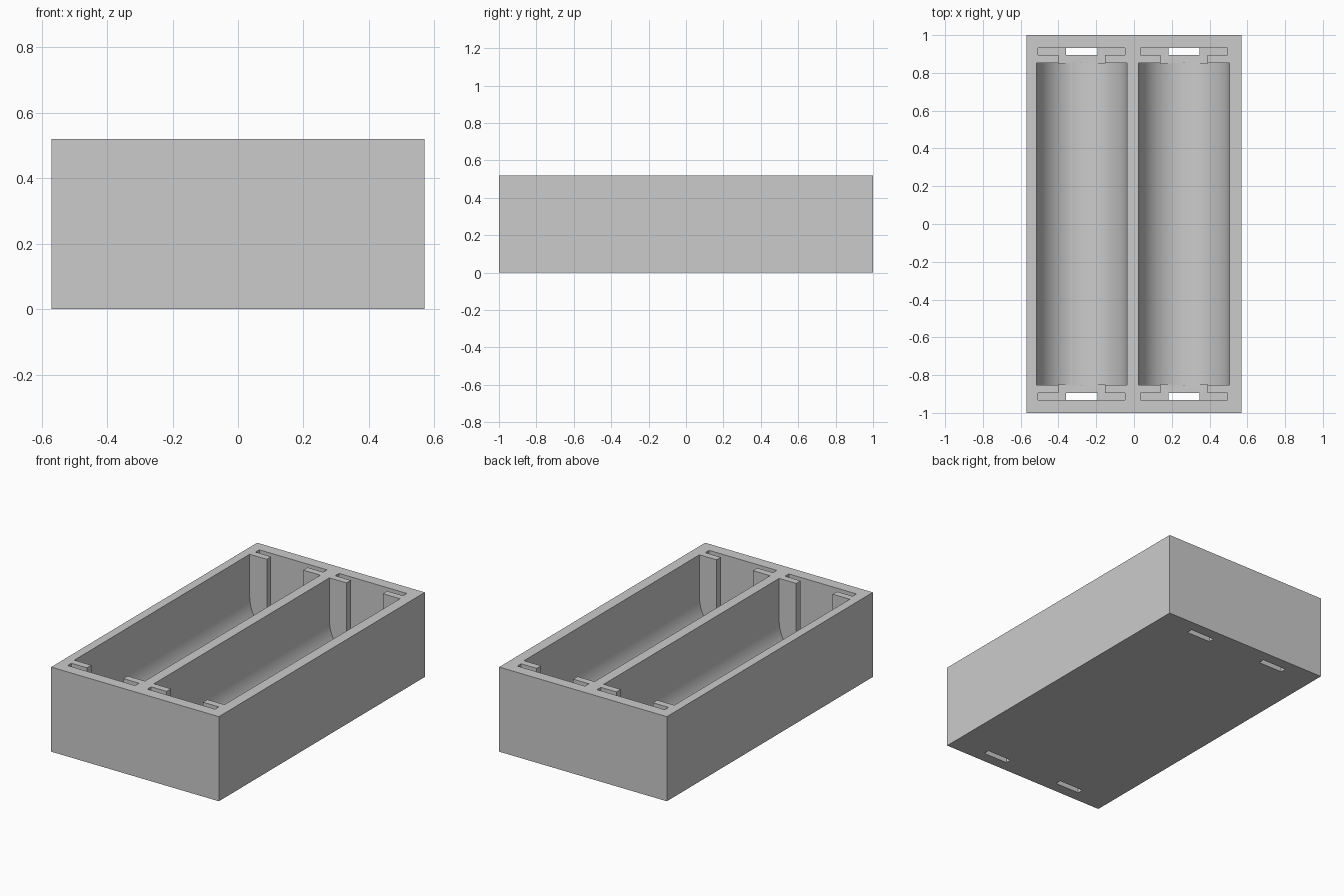
import bpy, bmesh, math
from mathutils import Vector

if "Cube" in bpy.data.objects:
    bpy.data.objects.remove(bpy.data.objects["Cube"])

HEIGHT = 0.52
FLOOR = 0.03          # floor of the contact slots


def prism(name, points, offset):
    """Extrude a closed 3D outline along an offset."""
    bm = bmesh.new()
    face = bm.faces.new([bm.verts.new(p) for p in points])
    ext = bmesh.ops.extrude_face_region(bm, geom=[face])
    verts = [g for g in ext["geom"] if isinstance(g, bmesh.types.BMVert)]
    bmesh.ops.translate(bm, verts=verts, vec=Vector(offset))
    bmesh.ops.recalc_face_normals(bm, faces=bm.faces)
    mesh = bpy.data.meshes.new(name)
    bm.to_mesh(mesh)
    bm.free()
    obj = bpy.data.objects.new(name, mesh)
    bpy.context.collection.objects.link(obj)
    return obj


def box(name, x0, x1, y0, y1, z0, z1):
    return prism(name, [(x0, y0, z0), (x1, y0, z0), (x1, y1, z0), (x0, y1, z0)],
                 (0, 0, z1 - z0))


def cut(target, cutter):
    """Subtract the cutter for good and remove it."""
    cutter.hide_render = True
    mod = target.modifiers.new("cut", "BOOLEAN")
    mod.operation = "DIFFERENCE"
    mod.solver = "EXACT"
    mod.object = cutter
    bpy.context.view_layer.objects.active = target
    bpy.ops.object.modifier_apply(modifier=mod.name)
    bpy.data.objects.remove(cutter)


# Outer block
tray = box("tray", -0.57, 0.57, -1, 1, 0, HEIGHT)

for cx in (-0.277, 0.265):
    # Round-bottomed trough
    r, cz, end = 0.24, 0.262, 0.852
    outline = [(cx + r, -end, 0.7), (cx + r, -end, cz)]
    outline += [(cx + r * math.cos(a), -end, cz - r * math.sin(a))
                for a in (math.pi * i / 48 for i in range(1, 48))]
    outline += [(cx - r, -end, cz), (cx - r, -end, 0.7)]
    cut(tray, prism("trough_cutter", outline, (0, 2 * end, 0)))

    for s in (-1, 1):
        # T-shaped contact slot opening into the trough
        half, stem = 0.23, 0.124
        tee = [(-half, 0.931), (half, 0.931), (half, 0.894), (stem, 0.894),
               (stem, 0.851), (-stem, 0.851), (-stem, 0.894), (-half, 0.894)]
        cut(tray, prism("slot_cutter", [(cx + x, s * y, FLOOR) for x, y in tee],
                        (0, 0, 0.7)))
        # Narrow hole through the base below the slot
        y0, y1 = sorted((s * 0.894, s * 0.931))
        cut(tray, box("hole_cutter", cx - 0.083, cx + 0.083, y0, y1, -0.1, 0.1))

# Colour and shading
grey = bpy.data.materials.new("grey plastic")
grey.diffuse_color = (0.6, 0.6, 0.6, 1)
grey.use_nodes = True
grey.node_tree.nodes["Principled BSDF"].inputs["Base Color"].default_value = grey.diffuse_color
tray.data.materials.clear()
tray.data.materials.append(grey)
for p in tray.data.polygons:
    p.material_index = 0
bpy.ops.object.select_all(action="DESELECT")
tray.select_set(True)
bpy.context.view_layer.objects.active = tray
bpy.ops.object.shade_smooth_by_angle(angle=math.radians(30))
